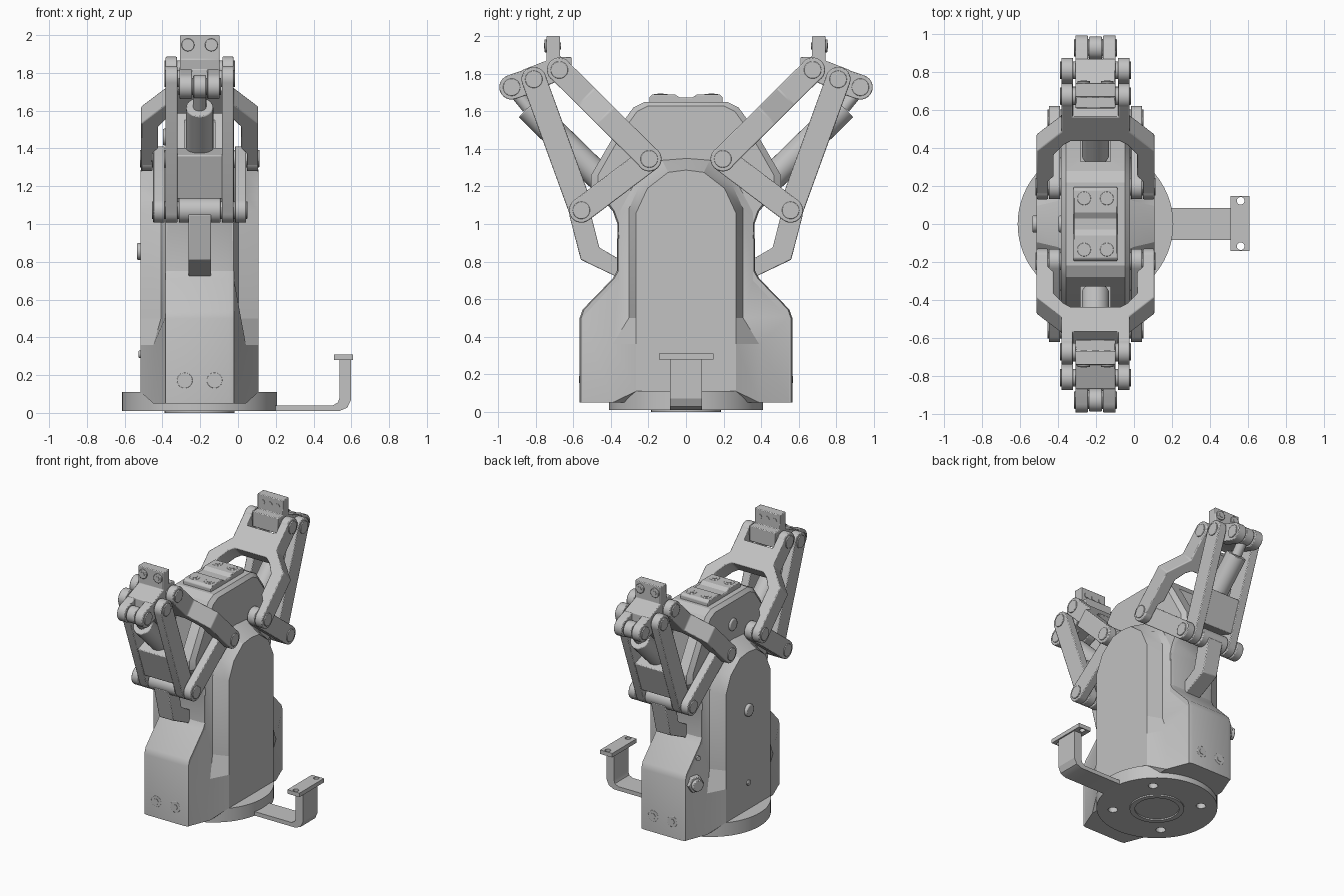
import bpy, bmesh, math
from mathutils import Vector

if "Cube" in bpy.data.objects:
    bpy.data.objects.remove(bpy.data.objects["Cube"])

CX = -0.203  # centre line of the gripper body
grey = bpy.data.materials.new("machined_grey")
grey.use_nodes = True
COLOUR = (0.54, 0.54, 0.54, 1)
grey.diffuse_color = COLOUR
grey.node_tree.nodes["Principled BSDF"].inputs["Base Color"].default_value = COLOUR
made = []


def finish(name, bm, bevel=0.0):
    bmesh.ops.recalc_face_normals(bm, faces=bm.faces[:])
    mesh = bpy.data.meshes.new(name)
    bm.to_mesh(mesh)
    bm.free()
    mesh.materials.append(grey)
    ob = bpy.data.objects.new(name, mesh)
    ob.location.x = CX
    bpy.context.collection.objects.link(ob)
    if bevel:
        mod = ob.modifiers.new("soft_edges", "BEVEL")
        mod.width = bevel
        mod.segments = 2
        mod.angle_limit = math.radians(32)
    made.append(ob)
    return ob


def loft(name, rings, bevel=0.0):
    """Skin a list of equal-length rings and cap both ends."""
    bm = bmesh.new()
    vs = [[bm.verts.new(p) for p in ring] for ring in rings]
    n = len(vs[0])
    for a, b in zip(vs, vs[1:]):
        for i in range(n):
            j = (i + 1) % n
            bm.faces.new((a[i], a[j], b[j], b[i]))
    bm.faces.new(vs[0])
    bm.faces.new(vs[-1])
    return finish(name, bm, bevel)


def prism(name, pts, x0, x1, s=1, bevel=0.005):
    """Extrude a side profile of (y, z) across x."""
    return loft(name, [[(x, s * y, z) for y, z in pts] for x in (x0, x1)], bevel)


def box(name, x, y, z):
    return prism(name, [(y[0], z[0]), (y[1], z[0]), (y[1], z[1]), (y[0], z[1])], x[0], x[1], 1, 0)


def rod(name, p, q, r, sides=32, bevel=0.0):
    p, q = Vector(p), Vector(q)
    rot = (q - p).to_track_quat("Z", "Y")
    ring = [rot @ Vector((r * math.cos(a), r * math.sin(a), 0))
            for a in (2 * math.pi * i / sides for i in range(sides))]
    return loft(name, [[e + v for v in ring] for e in (p, q)], bevel)


def bar(name, p, q, r, x0, x1, s):
    """Round-ended link between two pivots."""
    ang = math.atan2(q[1] - p[1], q[0] - p[0])
    pts = []
    for c, start in ((q, ang - math.pi / 2), (p, ang + math.pi / 2)):
        for i in range(13):
            a = start + math.pi * i / 12
            pts.append((c[0] + r * math.cos(a), c[1] + r * math.sin(a)))
    return prism(name, pts, x0, x1, s)


def plan(name, pts, p, q, t, s):
    """Extrude a (along, across) plan through the thickness of a link p-q."""
    d = (Vector(q) - Vector(p)).normalized()
    ring = lambda h: [(w, s * (p[0] + u * d.x - h * d.y), p[1] + u * d.y + h * d.x) for u, w in pts]
    return loft(name, [ring(-t), ring(t)], 0.006)


def screw(name, p, direction, r=0.042):
    """Nearly flush screw head with a smaller hex stud."""
    p, d = Vector(p), Vector(direction).normalized()
    rod(name + "_head", p - d * 0.01, p + d * 0.006, r, 24, 0.003)
    rod(name + "_hex", p, p + d * 0.009, r * 0.5, 6)


def cut(target, cutter):
    made.remove(cutter)
    cutter.hide_render = True
    cutter.hide_viewport = True
    mod = target.modifiers.new("cut", "BOOLEAN")
    mod.object = cutter
    mod.solver = "EXACT"


def both(half):
    """Mirror a half outline, given from bottom to top, in its first axis."""
    return half + [(-a, *rest) for a, *rest in reversed(half) if a > 0]


# Base flange with bolt holes and central bore
flange = rod("base_flange", (0, 0, 0.01), (0, 0, 0.11), 0.41, 64)
for i in range(4):
    a = (i + 0.5) * math.pi / 2
    x, y = 0.3 * math.cos(a), 0.3 * math.sin(a)
    cut(flange, rod("bolt_hole_cutter", (x, y, -0.1), (x, y, 0.06), 0.033, 20))
boss = rod("base_boss", (0, 0, 0), (0, 0, 0.05), 0.185, 48)
cut(boss, rod("bore_cutter", (0, 0, -0.1), (0, 0, 0.03), 0.15, 48))

# Side bracket with bent arm and drilled mounting plate
path = [(0.38, 0.01), (0.74, 0.01), (0.782, 0.028), (0.802, 0.07), (0.802, 0.285),
        (0.74, 0.285), (0.74, 0.08), (0.732, 0.055), (0.705, 0.04), (0.38, 0.04)]
loft("bracket_arm", [[(x, y, z) for x, z in path] for y in (-0.085, 0.085)])
plate = box("bracket_plate", (0.712, 0.812), (-0.143, 0.147), (0.28, 0.31))
for y in (-0.117, 0.122):
    cut(plate, rod("plate_hole_cutter", (0.765, y, 0.2), (0.765, y, 0.4), 0.02, 20))

# Central core with flared feet, chamfered shoulders and actuator slots
core_half = [(0.566, 0.05), (0.566, 0.5), (0.55, 0.545), (0.39, 0.71), (0.368, 0.75),
             (0.365, 1.0), (0.39, 1.07), (0.505, 1.19), (0.505, 1.26), (0.36, 1.51),
             (0.28, 1.62), (0.22, 1.65)]
inset = [(y * 0.93, 1.2 + (z - 1.2) * 0.95) if z > 1.1 else (y - 0.008, z) for y, z in core_half]
core = loft("core_housing", [[(x, y, z) for y, z in both(h)] for x, h in
                             ((-0.182, inset), (-0.155, core_half), (0.155, core_half), (0.182, inset))])
for s in (-1, 1):
    cut(core, box("slot_cutter", (-0.08, 0.08), sorted((s * 0.33, s * 0.7)), (1.12, 1.56)))

# Outer shell: straight side panels, chamfered down to a flared edge that meets the core
seam = [(0.555, 0.05, 0.18), (0.555, 0.51, 0.18), (0.362, 0.715, 0.18), (0.36, 1.06, 0.18),
        (0.27, 1.23, 0.18), (0.13, 1.34, 0.18), (0, 1.35, 0.18)]
edge = [(0.39, 0.05, 0.245), (0.39, 0.36, 0.245), (0.304, 0.5, 0.205), (0.304, 1.08, 0.205),
        (0.245, 1.21, 0.205), (0.12, 1.325, 0.205), (0, 1.342, 0.205)]
panel = [(0.265, 0.11, 0.312), (0.265, 0.36, 0.312), (0.265, 0.5, 0.312), (0.265, 1.06, 0.312),
         (0.205, 1.19, 0.312), (0.095, 1.275, 0.312), (0, 1.287, 0.312)]
order = [(panel, -1), (edge, -1), (seam, -1), (seam, 1), (edge, 1), (panel, 1)]
loft("outer_shell", [[(m * w, y, z) for y, z, w in both(h)] for h, m in order])

# Top cover plate with four screws
cover = [(0.195, 1.63), (0.195, 1.675), (0.18, 1.69), (0.06, 1.69), (0.03, 1.672)]
prism("top_cover", both(cover), -0.115, 0.115)
for x in (-0.06, 0.06):
    for y in (-0.135, 0.135):
        screw("cover_screw", (x, y, 1.686), (0, 0, 1), 0.036)

# Plugs and cable connector on one side
rod("side_plug", (-0.3, 0, 0.855), (-0.333, 0, 0.855), 0.045, 24, 0.008)
rod("small_plug", (-0.3, 0, 0.31), (-0.323, 0, 0.31), 0.02, 16, 0.004)
rod("core_plug", (-0.17, 0, 1.46), (-0.195, 0, 1.46), 0.045, 24, 0.008)
out = Vector((-0.92, 0.38, 0))
spot = Vector((-0.208, 0.485, 0.46))
rod("connector_nut", spot - out * 0.03, spot + out * 0.025, 0.062, 6, 0.004)
rod("connector_socket", spot, spot + out * 0.05, 0.042, 24, 0.004)
rod("status_plug", (-0.17, 0.41, 0.62), (-0.2, 0.425, 0.62), 0.018, 16)

# Pivots of one jaw linkage, as (distance from centre, height)
ARM, TIP, KNEE, HEEL, ELBOW = (0.196, 1.346), (0.674, 1.82), (0.81, 1.77), (0.928, 1.728), (0.557, 1.073)
R = 0.066
span = math.dist(ARM, TIP)

for s, side in ((-1, "front"), (1, "back")):
    # Upper fork
    outer = [(0, 0.31), (0.33, 0.31), (0.47, 0.18), (span, 0.18), (span, 0.12), (0.58, 0.12)]
    inner = [(0.4, 0.13), (0.37, 0.17), (0.3, 0.22), (0.14, 0.22), (0.1, 0.25), (0, 0.25)]
    ring = outer + [(u, -w) for u, w in reversed(outer)]
    ring += [(u, -w) for u, w in reversed(inner)] + inner
    plan(side + "_upper_fork", ring, ARM, TIP, 0.064, s)

    # Coupler web and foot lever
    plan(side + "_coupler_web", [(0.085, -0.13), (0.33, -0.13), (0.33, 0.13), (0.085, 0.13)],
         ELBOW, KNEE, 0.06, s)
    lever = [(0.35, 0.71), (0.56, 0.81), (0.622, 1.05), (0.51, 1.07), (0.462, 0.875), (0.35, 0.81)]
    prism(side + "_foot_lever", lever, -0.06, 0.06, s)
    rod(side + "_lever_barrel", (-0.11, s * ELBOW[0], ELBOW[1]), (0.11, s * ELBOW[0], ELBOW[1]),
        R, 32, 0.006)

    # Fingertip mount
    tip = [(0.67, 2.0), (0.742, 2.0), (0.742, 1.87), (0.87, 1.82), (0.87, 1.69),
           (0.8, 1.71), (0.66, 1.77), (0.61, 1.775), (0.61, 1.89), (0.67, 1.89)]
    prism(side + "_finger_mount", tip, -0.105, 0.105, s)
    for x in (-0.062, 0.062):
        screw(side + "_finger_screw", (x, s * 0.747, 1.948), (0, s, 0), 0.034)
    for x in (-0.062, 0, 0.062):
        rod(side + "_finger_dowel", (x, s * 0.68, 1.948), (x, s * 0.666, 1.948), 0.018, 16)

    # Actuator cylinder with rod end
    seat, mouth = Vector((0, s * 0.36, 1.15)), Vector((0, s * 0.84, 1.62))
    rod(side + "_actuator", seat, mouth, 0.072, 32, 0.006)
    rod(side + "_actuator_rod", mouth, (0, s * HEEL[0], HEEL[1]), 0.035, 20)
    rod(side + "_rod_end", (-0.034, s * HEEL[0], HEEL[1]), (0.034, s * HEEL[0], HEEL[1]), 0.06, 32, 0.005)

    # Parts paired left and right
    for m in (-1, 1):
        bar(side + "_crank", ARM, ELBOW, R, m * 0.186, m * 0.246, s)
        bar(side + "_coupler_rail", ELBOW, KNEE, R, m * 0.118, m * 0.18, s)
        bar(side + "_heel_lug", (0.82, 1.765), HEEL, R, m * 0.04, m * 0.106, s)
        for c, x0, x1 in ((ARM, 0.25, 0.31), (TIP, 0.12, 0.18)):
            rod(side + "_fork_hub", (m * x0, s * c[0], c[1]), (m * x1, s * c[0], c[1]), R, 32, 0.006)
        for c, x1 in ((ARM, 0.317), (TIP, 0.187), (KNEE, 0.187), (HEEL, 0.113), (ELBOW, 0.253)):
            rod(side + "_pivot_pin", (0, s * c[0], c[1]), (m * x1, s * c[0], c[1]), 0.046, 32, 0.003)
        screw(side + "_foot_screw", (m * 0.079, s * 0.561, 0.172), (0, s, 0))

# Smooth rounds while keeping edges crisp
bpy.ops.object.select_all(action="DESELECT")
for ob in made:
    ob.select_set(True)
bpy.context.view_layer.objects.active = made[0]
bpy.ops.object.shade_smooth_by_angle(angle=math.radians(25))
